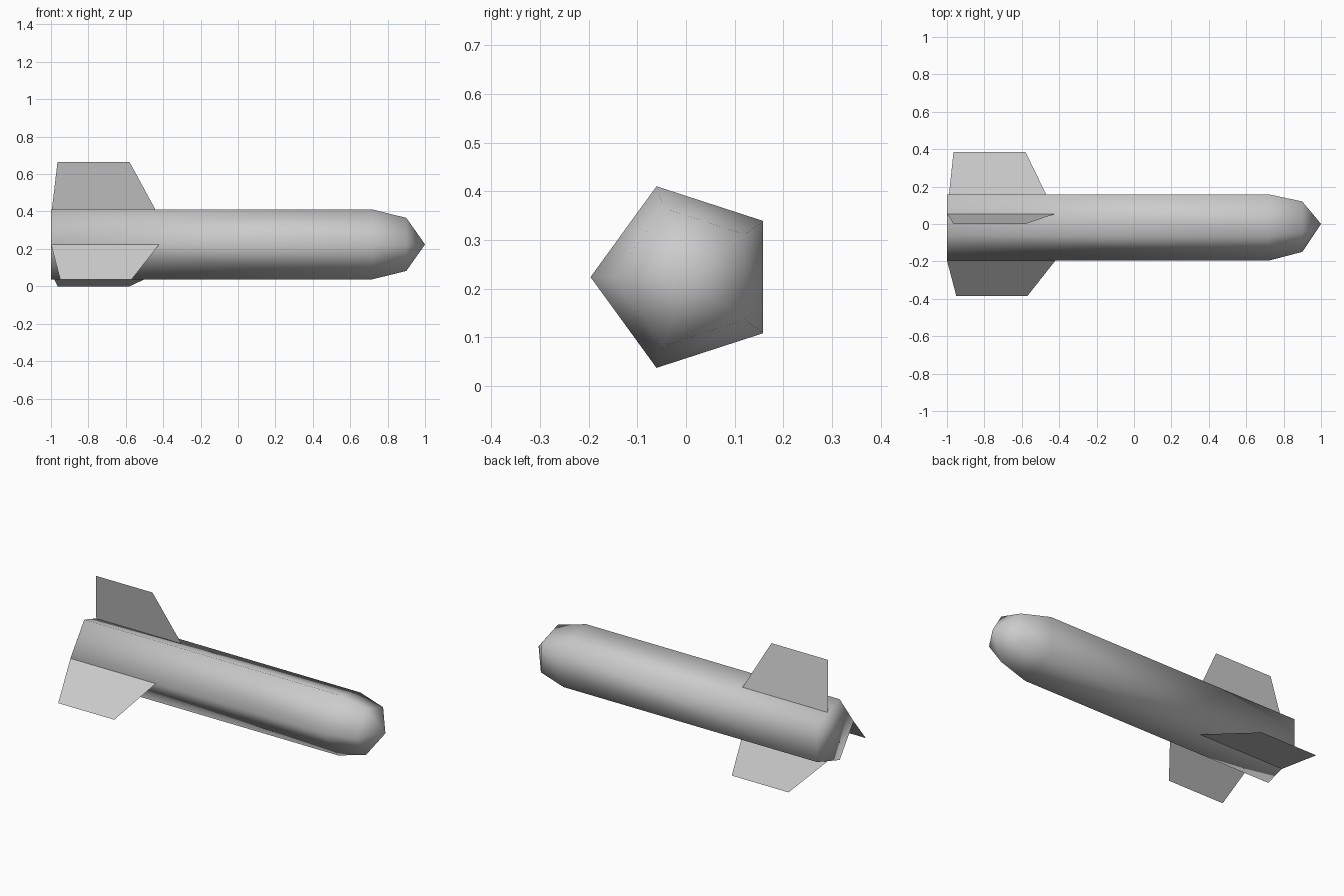
import bpy
import bmesh
import math

cube = bpy.data.objects.get("Cube")
if cube:
    bpy.data.objects.remove(cube, do_unlink=True)

# Single grey paint
grey = bpy.data.materials.new("light_grey")
grey.use_nodes = True
colour = (0.6, 0.6, 0.6, 1.0)
grey.diffuse_color = colour
grey.node_tree.nodes["Principled BSDF"].inputs["Base Color"].default_value = colour

SIDES = 5
AXIS_Z = 0.224


def finish(name, bm, smooth):
    """Turn a bmesh into a named, painted object."""
    mesh = bpy.data.meshes.new(name)
    for face in bm.faces:
        face.smooth = smooth
    bm.to_mesh(mesh)
    bm.free()
    mesh.materials.append(grey)
    obj = bpy.data.objects.new(name, mesh)
    bpy.context.collection.objects.link(obj)
    return obj


def ring(bm, x, radius):
    """Five-sided cross-section with one corner pointing to -y."""
    angles = [math.pi + i * math.tau / SIDES for i in range(SIDES)]
    return [bm.verts.new((x, radius * math.cos(a), AXIS_Z + radius * math.sin(a)))
            for a in angles]


# Body: pentagonal tube with a tapered nose and a closed tail
bm = bmesh.new()
rings = [ring(bm, x, r) for x, r in ((-1.0, 0.196), (0.72, 0.196), (0.9, 0.149))]
tip = bm.verts.new((1.0, 0.0, AXIS_Z))
for a, b in zip(rings, rings[1:]):
    for i in range(SIDES):
        j = (i + 1) % SIDES
        bm.faces.new((a[i], a[j], b[j], b[i]))
for i in range(SIDES):
    bm.faces.new((rings[-1][i], rings[-1][(i + 1) % SIDES], tip))
bm.faces.new(rings[0])
bmesh.ops.recalc_face_normals(bm, faces=bm.faces[:])
finish("body", bm, True)


def fin(name, root, outer, tip_x):
    """Thin swept plate from a root (y, z) to an outer edge (y, z)."""
    bm = bmesh.new()
    corners = ((-1.0, *root), (-0.42, *root), (tip_x[1], *outer), (tip_x[0], *outer))
    bm.faces.new([bm.verts.new(c) for c in corners])
    finish(name, bm, False)


# Three tail fins
fin("top_fin", (0.055, 0.37), (0.0, 0.665), (-0.965, -0.58))
fin("front_fin", (-0.195, 0.225), (-0.385, 0.035), (-0.95, -0.57))
fin("back_fin", (0.055, 0.074), (0.385, 0.0), (-0.965, -0.58))
